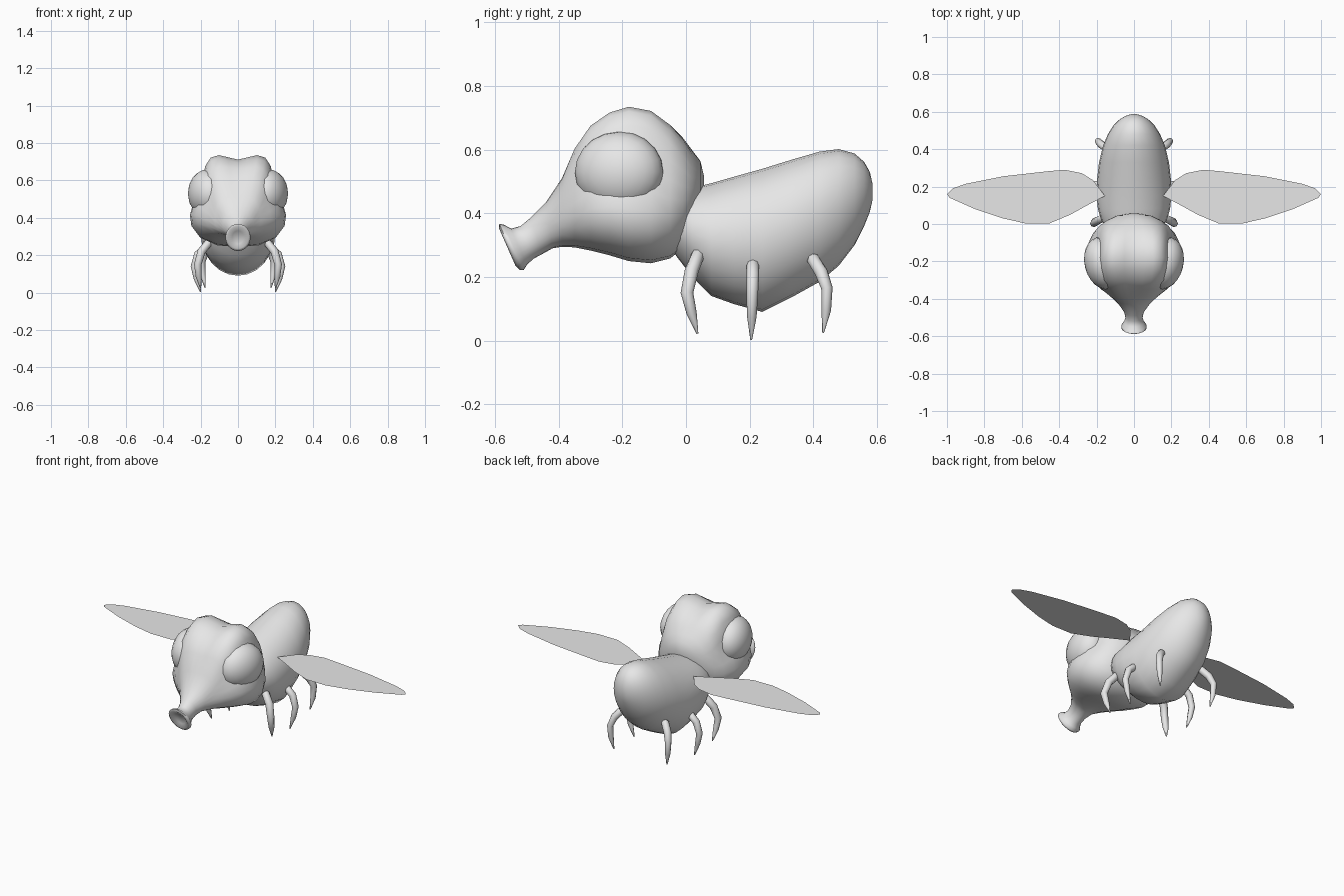
import bpy, bmesh, math
from mathutils import Vector

gray = bpy.data.materials.new("plain light gray")
gray.diffuse_color = (0.8, 0.8, 0.8, 1)


def finish(name, bm, angle=50):
    bmesh.ops.recalc_face_normals(bm, faces=bm.faces)
    me = bpy.data.meshes.new(name)
    bm.to_mesh(me)
    bm.free()
    me.materials.append(gray)
    ob = bpy.data.objects.new(name, me)
    bpy.context.collection.objects.link(ob)
    bpy.ops.object.select_all(action='DESELECT')
    ob.select_set(True)
    bpy.context.view_layer.objects.active = ob
    bpy.ops.object.shade_smooth_by_angle(angle=math.radians(angle))
    return ob


def loft(name, rings, angle=50):
    """Skin a list of equal-length point rings and cap both ends."""
    bm = bmesh.new()
    vs = [[bm.verts.new(p) for p in r] for r in rings]
    n = len(vs[0])
    for a, b in zip(vs, vs[1:]):
        for i in range(n):
            j = (i + 1) % n
            bm.faces.new((a[i], a[j], b[j], b[i]))
    bm.faces.new(vs[0])
    bm.faces.new(vs[-1])
    return finish(name, bm, angle)


# Body: upright elliptical slices (y, bottom, top, half width)
body = [(-0.06, 0.31, 0.43, 0.08), (-0.03, 0.265, 0.46, 0.14), (0.02, 0.20, 0.48, 0.175),
        (0.08, 0.14, 0.495, 0.193), (0.15, 0.115, 0.515, 0.20), (0.24, 0.09, 0.54, 0.197),
        (0.33, 0.135, 0.568, 0.187), (0.42, 0.185, 0.594, 0.165), (0.48, 0.235, 0.602, 0.14),
        (0.53, 0.30, 0.588, 0.108), (0.56, 0.36, 0.562, 0.076), (0.578, 0.405, 0.53, 0.046),
        (0.587, 0.445, 0.49, 0.016)]
rings = []
for y, lo, hi, w in body:
    rings.append([(w * math.sin(t), y, (lo + hi) / 2 - (hi - lo) / 2 * math.cos(t))
                  for t in (k * math.tau / 24 for k in range(24))])
loft("body", rings)

# Head: half section with full cheeks, narrow temples and a dip on top
section = [(0, 0), (0.45, 0.02), (0.8, 0.1), (0.97, 0.22), (1, 0.34), (0.93, 0.47), (0.81, 0.6),
           (0.74, 0.75), (0.68, 0.88), (0.57, 0.97), (0.4, 1), (0.2, 0.975), (0, 0.95)]
# y, bottom, top, half width, roundness, lean of the slice
head = [(0.056, 0.48, 0.52, 0.02, 1, 0), (0.045, 0.42, 0.565, 0.09, 1, 0),
        (0.02, 0.345, 0.60, 0.15, 0.8, 0), (-0.01, 0.29, 0.645, 0.195, 0.5, 0),
        (-0.05, 0.258, 0.685, 0.226, 0.25, 0), (-0.11, 0.243, 0.722, 0.248, 0, 0),
        (-0.18, 0.25, 0.735, 0.257, 0, 0), (-0.24, 0.268, 0.717, 0.25, 0, 0),
        (-0.30, 0.283, 0.678, 0.228, 0.1, 0), (-0.35, 0.293, 0.61, 0.182, 0.3, 0),
        (-0.39, 0.295, 0.515, 0.13, 0.6, 0), (-0.43, 0.29, 0.435, 0.082, 1, 0.01),
        (-0.47, 0.273, 0.385, 0.052, 1, 0.02), (-0.50, 0.257, 0.36, 0.046, 1, 0.02),
        (-0.525, 0.238, 0.352, 0.054, 1, 0.025), (-0.542, 0.222, 0.365, 0.067, 1, 0.032),
        (-0.555, 0.222, 0.367, 0.067, 1, 0.032), (-0.562, 0.235, 0.353, 0.056, 1, 0.026),
        (-0.545, 0.26, 0.33, 0.032, 1, 0.015)]
rings = []
for y, lo, hi, w, rnd, lean in head:
    half = []
    for k, (sx, sz) in enumerate(section):
        t = math.pi * k / 12
        fx = sx + (math.sin(t) - sx) * rnd
        fz = sz + ((1 - math.cos(t)) / 2 - sz) * rnd
        half.append((w * fx, y - lean * (2 * fz - 1), lo + (hi - lo) * fz))
    rings.append(half + [(-x, b, c) for x, b, c in half[-2:0:-1]])
loft("head", rings, 70)

# Wing outline, flat
wing = [(0.155, 0.15), (0.22, 0.235), (0.28, 0.272), (0.37, 0.29), (0.46, 0.282), (0.7, 0.255),
        (0.9, 0.215), (0.97, 0.19), (1.0, 0.16), (0.985, 0.14), (0.85, 0.08), (0.7, 0.03),
        (0.58, 0.003), (0.45, 0.004), (0.34, 0.05), (0.25, 0.1)]

# Legs: hip, thigh, knee, shin, tip as (x, y, z, radius)
legs = {
    "front_leg": [(0.135, 0.045, 0.285, 0.012), (0.15, 0.04, 0.275, 0.021), (0.195, 0.018, 0.22, 0.022),
                  (0.215, 0.003, 0.15, 0.02), (0.21, 0.018, 0.085, 0.016), (0.2, 0.036, 0.022, 0.003)],
    "middle_leg": [(0.155, 0.21, 0.25, 0.012), (0.175, 0.21, 0.24, 0.02), (0.215, 0.21, 0.205, 0.02),
                   (0.235, 0.208, 0.14, 0.018), (0.222, 0.207, 0.075, 0.015), (0.2, 0.205, 0.003, 0.003)],
    "rear_leg": [(0.125, 0.395, 0.265, 0.012), (0.142, 0.40, 0.255, 0.021), (0.175, 0.425, 0.215, 0.021),
                 (0.192, 0.443, 0.165, 0.018), (0.188, 0.441, 0.095, 0.015), (0.176, 0.431, 0.025, 0.003)],
}

for s, side in ((1, "right"), (-1, "left")):
    # Wings
    bm = bmesh.new()
    f = bm.faces.new([bm.verts.new((s * x, y, 0.44)) for x, y in wing])
    if f.normal.z < 0 or s > 0:
        f.normal_update()
    ob = finish(side + "_wing", bm)
    if ob.data.polygons[0].normal.z < 0:
        ob.data.flip_normals()

    # Eyes: bulging ellipsoids turned in towards the snout
    bm = bmesh.new()
    bmesh.ops.create_uvsphere(bm, u_segments=20, v_segments=12, radius=1)
    a = math.radians(-14)
    for v in bm.verts:
        x, y, z = v.co.z * 0.098, v.co.x * 0.142, v.co.y * 0.128
        v.co = (s * (0.166 + x * math.cos(a) - y * math.sin(a)),
                -0.21 + x * math.sin(a) + y * math.cos(a), 0.53 + z)
    finish(side + "_eye", bm)

    # Legs
    for name, path in legs.items():
        pts = [Vector((s * p[0], p[1], p[2])) for p in path]
        rings = []
        for i, p in enumerate(pts):
            d = (pts[min(i + 1, 5)] - pts[max(i - 1, 0)]).normalized()
            u = d.cross(Vector((0, 1, 0))).normalized()
            w = d.cross(u)
            rings.append([p + path[i][3] * (u * math.cos(k * math.tau / 8) + w * math.sin(k * math.tau / 8))
                          for k in range(8)])
        loft(side + "_" + name, rings)
